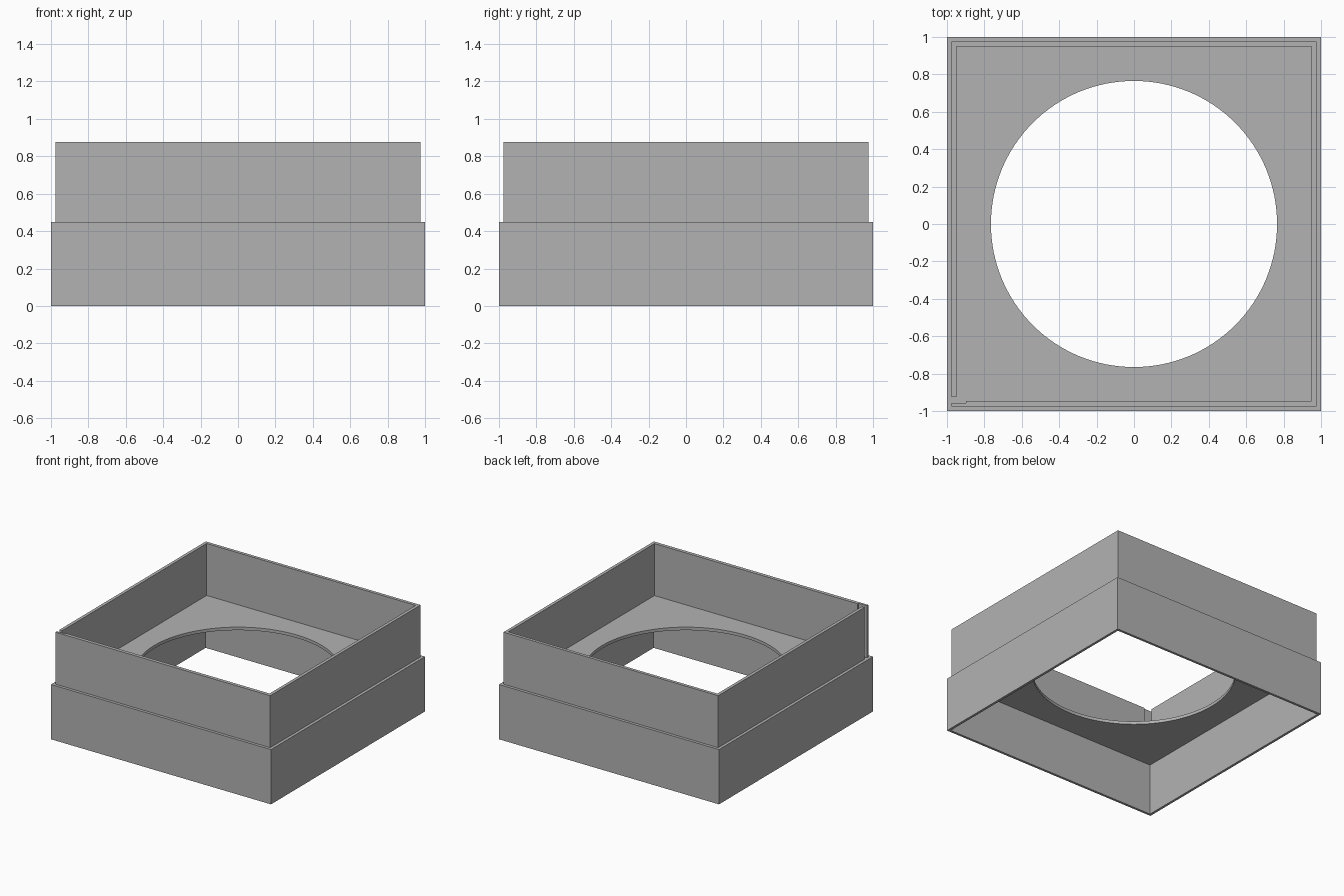
import bpy
import bmesh

cube = bpy.data.objects.get("Cube")
if cube:
    bpy.data.objects.remove(cube, do_unlink=True)

BASE_TOP = 0.45      # top of the lower skirt and its plate
PLATE = 0.025        # plate thickness
RIM_TOP = 0.877
OUT, INN = 0.976, 0.95   # upper wall faces

grey = bpy.data.materials.new("plain grey")
grey.use_nodes = True
colour = (0.45, 0.45, 0.45, 1)
grey.diffuse_color = colour
grey.node_tree.nodes["Principled BSDF"].inputs["Base Color"].default_value = colour


def prism(name, outline, z0, z1):
    """Extrude a flat outline from z0 to z1."""
    bm = bmesh.new()
    face = bm.faces.new([bm.verts.new((x, y, z0)) for x, y in outline])
    side = bmesh.ops.extrude_face_region(bm, geom=[face])
    top = [v for v in side["geom"] if isinstance(v, bmesh.types.BMVert)]
    bmesh.ops.translate(bm, verts=top, vec=(0, 0, z1 - z0))
    bmesh.ops.recalc_face_normals(bm, faces=bm.faces)
    mesh = bpy.data.meshes.new(name)
    bm.to_mesh(mesh)
    bm.free()
    mesh.materials.append(grey)
    obj = bpy.data.objects.new(name, mesh)
    bpy.context.collection.objects.link(obj)
    return obj


def square(r):
    return [(-r, -r), (r, -r), (r, r), (-r, r)]


def cut(obj, cutter):
    """Subtract the cutter from the object and discard it."""
    cutter.hide_render = True
    mod = obj.modifiers.new("cut", "BOOLEAN")
    mod.operation = "DIFFERENCE"
    mod.solver = "EXACT"
    mod.object = cutter
    bpy.context.view_layer.objects.active = obj
    bpy.ops.object.modifier_apply(modifier=mod.name)
    bpy.data.objects.remove(cutter, do_unlink=True)


# Lower skirt: hollow from below, closed by a plate with a round opening
base = prism("base_skirt_and_plate", square(1), 0, BASE_TOP)
cut(base, prism("cavity_cutter", square(0.98), -0.1, BASE_TOP - PLATE))
bpy.ops.mesh.primitive_cylinder_add(vertices=128, radius=0.765, depth=2)
cut(base, bpy.context.object)

# Upper wall: one continuous strip, with a narrow slot and a thinned end at one corner
strip = [(-OUT, -OUT), (OUT, -OUT), (OUT, OUT), (-OUT, OUT),
         (-OUT, -0.925), (-INN, -0.925), (-INN, INN), (INN, INN),
         (INN, -0.947), (-0.898, -0.947), (-0.898, -0.957), (-OUT, -0.957)]
prism("upper_wall", strip, BASE_TOP - 0.005, RIM_TOP)

# Smooth only the round opening
bpy.ops.object.select_all(action="DESELECT")
base.select_set(True)
bpy.context.view_layer.objects.active = base
bpy.ops.object.shade_smooth_by_angle()
